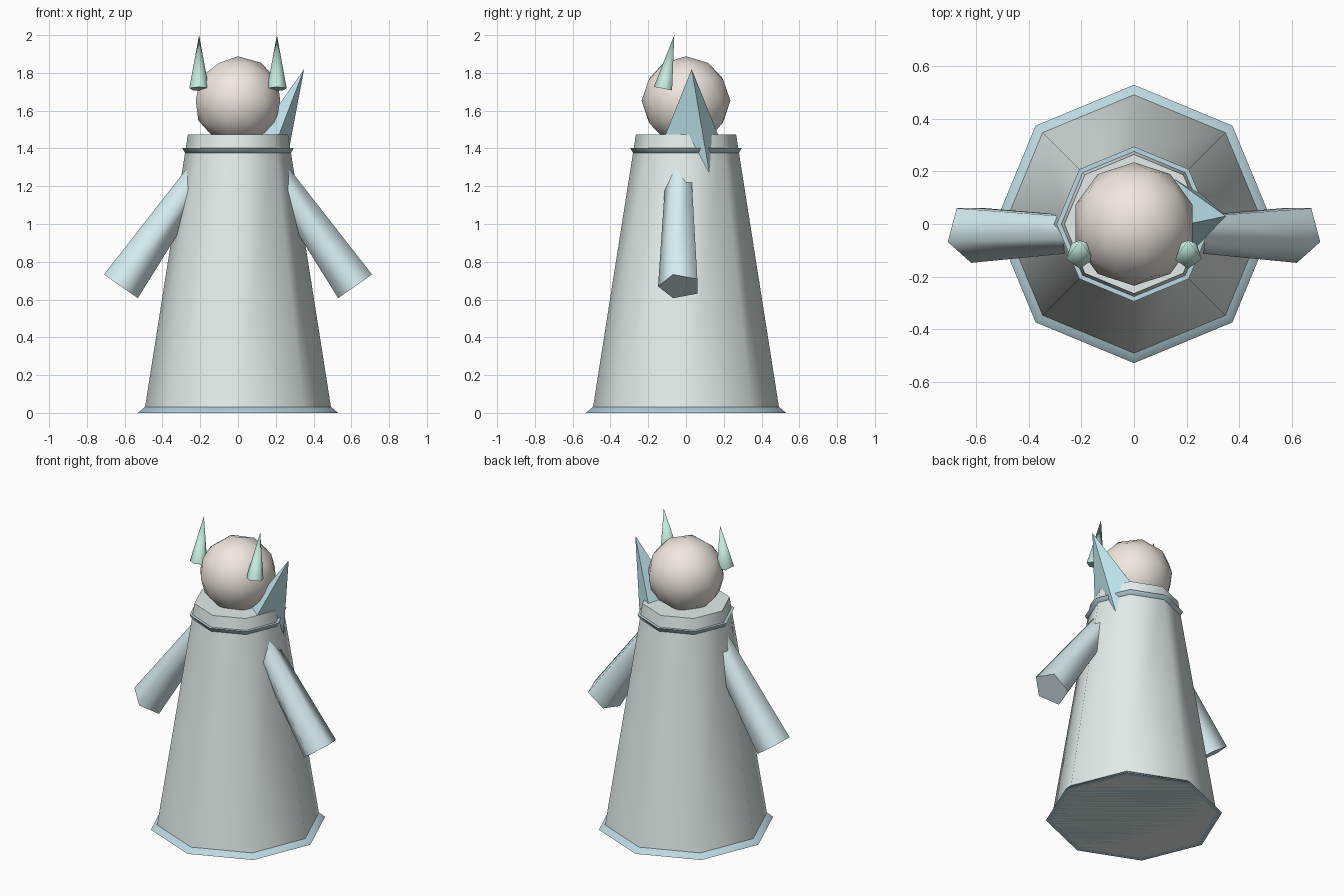
import bpy, bmesh, math
from mathutils import Vector, Matrix

if "Cube" in bpy.data.objects:
    bpy.data.objects.remove(bpy.data.objects["Cube"])


def material(name, rgb):
    m = bpy.data.materials.new(name)
    m.diffuse_color = (*rgb, 1)
    m.use_nodes = True
    m.node_tree.nodes["Principled BSDF"].inputs["Base Color"].default_value = m.diffuse_color
    return m


ROBE = material("pale_cloth", (0.76, 0.85, 0.84))
TRIM = material("blue_trim", (0.50, 0.69, 0.76))
SLEEVE = material("sleeve_blue", (0.69, 0.86, 0.90))
ICE = material("ice_blue", (0.53, 0.80, 0.87))
HORN = material("mint", (0.55, 0.83, 0.72))
SKIN = material("skin", (0.88, 0.80, 0.74))


def finish(name, bm, mat, angle=75):
    bmesh.ops.recalc_face_normals(bm, faces=bm.faces)
    me = bpy.data.meshes.new(name)
    bm.to_mesh(me)
    bm.free()
    me.materials.append(mat)
    ob = bpy.data.objects.new(name, me)
    bpy.context.collection.objects.link(ob)
    bpy.ops.object.select_all(action='DESELECT')
    ob.select_set(True)
    bpy.context.view_layer.objects.active = ob
    bpy.ops.object.shade_smooth_by_angle(angle=math.radians(angle))
    return ob


def frustum(name, a, b, ra, rb, sides, mat):
    """Capped cone from point a to b; first corner points to the front (-y)."""
    a, b = Vector(a), Vector(b)
    w = (b - a).normalized()
    u = (Vector((0, -1, 0)) + w * w.y).normalized()
    v = w.cross(u)
    bm = bmesh.new()

    def ring(c, r):
        if r == 0:
            return [bm.verts.new(c)]
        steps = [2 * math.pi * i / sides for i in range(sides)]
        return [bm.verts.new(c + r * (u * math.cos(t) + v * math.sin(t))) for t in steps]

    lo, hi = ring(a, ra), ring(b, rb)
    bm.faces.new(lo[::-1])
    if rb:
        bm.faces.new(hi)
    for i in range(sides):
        j = (i + 1) % sides
        bm.faces.new((lo[i], lo[j], hi[j], hi[i]) if rb else (lo[i], lo[j], hi[0]))
    return finish(name, bm, mat)


# Octagonal robe with flared hem and collar band
frustum("robe", (0, 0, 0), (0, 0, 1.475), 0.497, 0.265, 8, ROBE)
frustum("hem", (0, 0, 0), (0, 0, 0.03), 0.53, 0.495, 8, TRIM)
frustum("collar_band", (0, 0, 1.375), (0, 0, 1.402), 0.28, 0.295, 8, TRIM)

# Head
bm = bmesh.new()
bmesh.ops.create_icosphere(bm, subdivisions=2, radius=0.235,
                           matrix=Matrix.Translation((0, 0, 1.653)))
finish("head", bm, SKIN)

# Five-sided sleeves and horns on both sides
for s, side in ((-1, "left"), (1, "right")):
    frustum(side + "_sleeve", (s * 0.62, -0.033, 0.67), (s * 0.19, -0.033, 1.285),
            0.115, 0.073, 5, SLEEVE)
    frustum(side + "_horn", (s * 0.206, -0.117, 1.716), (s * 0.206, -0.062, 2.0),
            0.0545, 0, 5, HORN)

# Four-sided shard rising from the right shoulder, its base hidden in the robe
bm = bmesh.new()
tip = Vector((0.35, 0.03, 1.82))
ridges = [(-0.064, 0.058), (-0.19, 0.137), (-0.24, -0.05), (-0.13, -0.136)]
apex = bm.verts.new(tip)
base = [bm.verts.new(tip + 1.6 * Vector((x, y, -0.34))) for x, y in ridges]
bm.faces.new(base)
for i in range(4):
    bm.faces.new((base[i - 1], base[i], apex))
finish("shoulder_shard", bm, ICE, 30)
